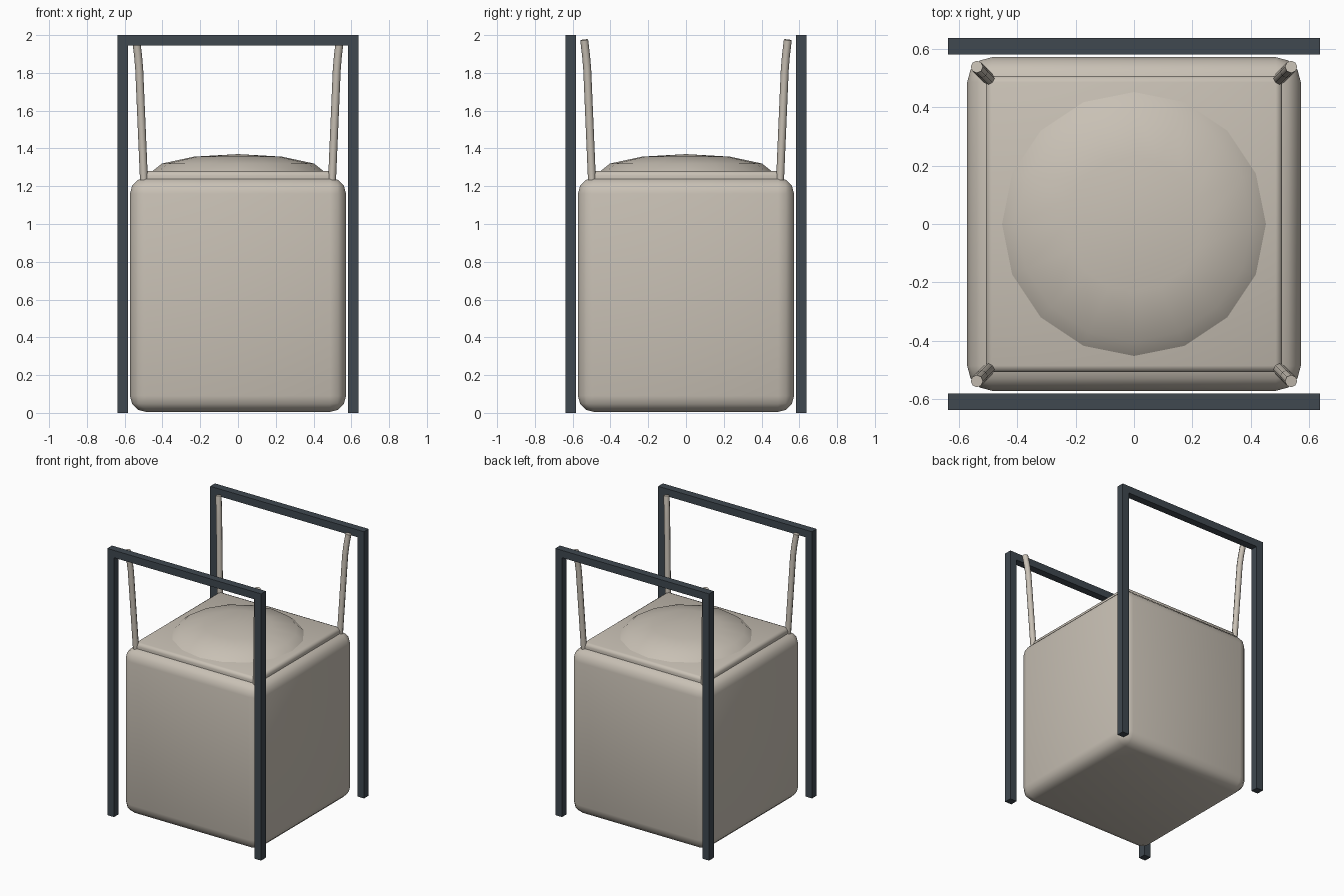
import bpy
from math import radians
from mathutils import Vector

if "Cube" in bpy.data.objects:
    bpy.data.objects.remove(bpy.data.objects["Cube"], do_unlink=True)


def material(name, rgb):
    m = bpy.data.materials.new(name)
    m.use_nodes = True
    m.diffuse_color = (*rgb, 1)
    m.node_tree.nodes["Principled BSDF"].inputs["Base Color"].default_value = (*rgb, 1)
    return m


fabric = material("beige fabric", (0.58, 0.53, 0.46))
steel = material("dark steel", (0.05, 0.065, 0.08))


def finish(name, mat, angle=None):
    ob = bpy.context.object
    ob.name = name
    ob.data.materials.append(mat)
    if angle:
        bpy.ops.object.shade_smooth_by_angle(angle=radians(angle))
    return ob


def box(name, low, high, mat, bevel=0, segments=3):
    low, high = Vector(low), Vector(high)
    bpy.ops.mesh.primitive_cube_add(size=1, location=(low + high) / 2)
    bpy.context.object.scale = high - low
    bpy.ops.object.transform_apply(location=False, rotation=False, scale=True)
    if bevel:
        mod = bpy.context.object.modifiers.new("rounding", "BEVEL")
        mod.width, mod.segments = bevel, segments
        bpy.ops.object.modifier_apply(modifier=mod.name)
    return finish(name, mat, 50 if bevel else None)


# Rounded sack with a thin lid panel
W = 0.572
box("bag_body", (-W, -W, 0.005), (W, W, 1.245), fabric, 0.085)
L = 0.508
box("bag_lid", (-L, -L, 1.2), (L, L, 1.28), fabric, 0.022, 2)

# Shallow bulge of the filling
bpy.ops.mesh.primitive_uv_sphere_add(segments=16, ring_count=6, radius=1,
                                     location=(0, 0, 1.27))
bpy.context.object.scale = (0.465, 0.465, 0.1)
bpy.ops.object.transform_apply(location=False, rotation=False, scale=True)
finish("top_bulge", fabric, 60)

# Lifting loops rising from the four corners
path = [(0.498, 1.235), (0.523, 1.82), (0.529, 1.89), (0.539, 1.975)]
for sx, side in ((-1, "right"), (1, "left")):
    for sy, end in ((-1, "front"), (1, "back")):
        curve = bpy.data.curves.new("strap", "CURVE")
        curve.dimensions = "3D"
        curve.bevel_depth = 0.021
        curve.bevel_resolution = 2
        curve.use_fill_caps = True
        line = curve.splines.new("POLY")
        line.points.add(len(path) - 1)
        for point, (d, z) in zip(line.points, path):
            point.co = (sx * d, sy * d, z, 1)
        ob = bpy.data.objects.new("strap", curve)
        bpy.context.collection.objects.link(ob)
        bpy.ops.object.select_all(action="DESELECT")
        ob.select_set(True)
        bpy.context.view_layer.objects.active = ob
        bpy.ops.object.convert(target="MESH")
        finish(f"strap_{end}_{side}", fabric, 50)

# Square-tube frames at the front and back
OUT, IN, BEAM = 0.638, 0.582, 1.945
for y0, y1, end in ((-OUT, -IN, "front"), (IN, OUT, "back")):
    box(f"beam_{end}", (-OUT, y0, BEAM), (OUT, y1, 2), steel)
    for x0, x1, side in ((-OUT, -IN, "right"), (IN, OUT, "left")):
        box(f"post_{end}_{side}", (x0, y0, 0), (x1, y1, BEAM), steel)
